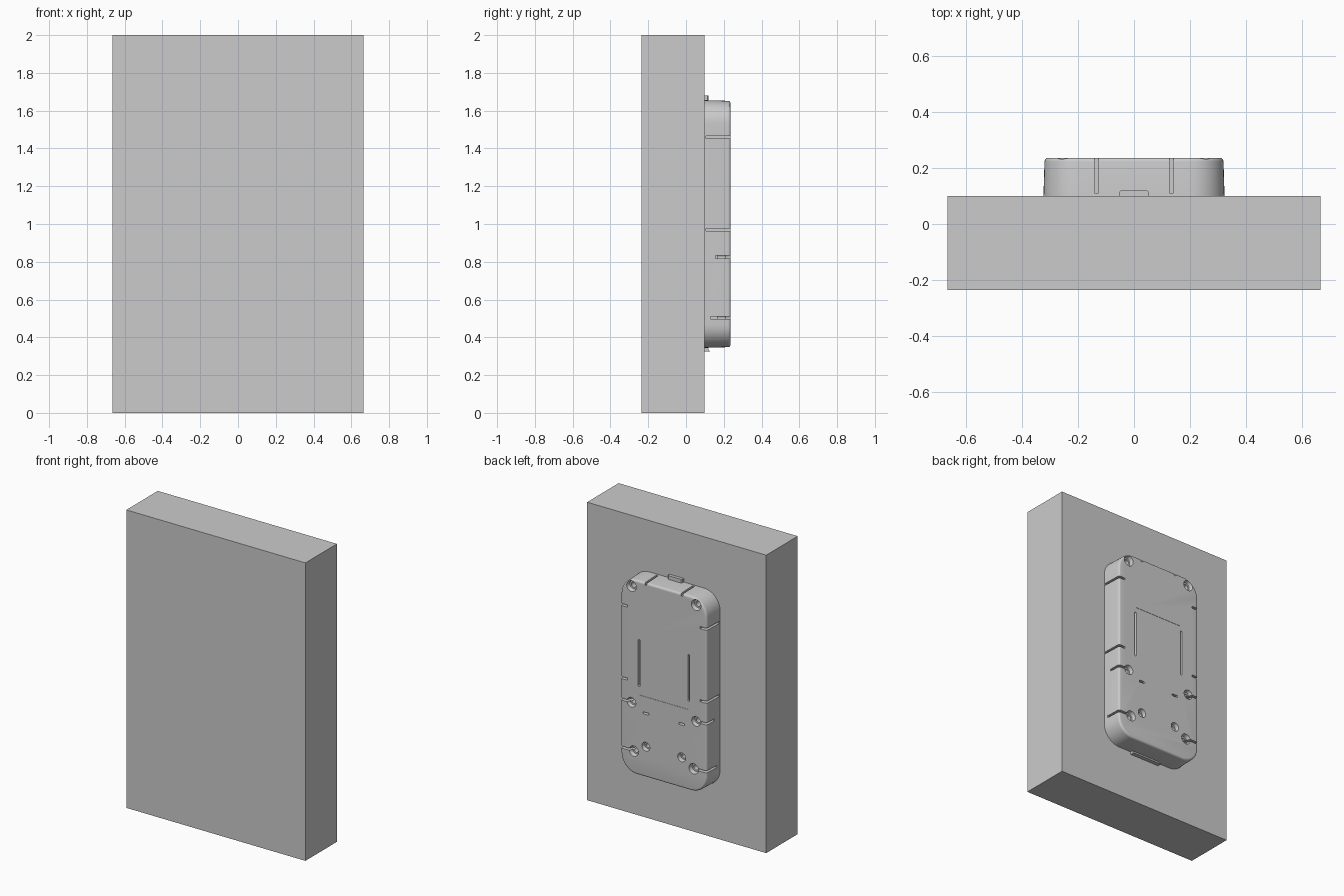
import bpy, bmesh, math
from mathutils import Matrix

if "Cube" in bpy.data.objects:
    bpy.data.objects.remove(bpy.data.objects["Cube"])

FACE = 0.236   # y of the housing's outer face
WALL = 0.099   # y of the slab's rear face


def make_object(name, bm):
    bmesh.ops.recalc_face_normals(bm, faces=bm.faces)
    me = bpy.data.meshes.new(name)
    bm.to_mesh(me)
    bm.free()
    ob = bpy.data.objects.new(name, me)
    bpy.context.collection.objects.link(ob)
    return ob


def box(name, x0, x1, y0, y1, z0, z1):
    bm = bmesh.new()
    bmesh.ops.create_cube(bm, size=1)
    bmesh.ops.scale(bm, vec=(x1 - x0, y1 - y0, z1 - z0), verts=bm.verts)
    bmesh.ops.translate(bm, vec=((x0 + x1) / 2, (y0 + y1) / 2, (z0 + z1) / 2), verts=bm.verts)
    return make_object(name, bm)


def rounded_rect(hx, hz, r, seg=10):
    pts = []
    for i, (sx, sz) in enumerate([(1, 1), (-1, 1), (-1, -1), (1, -1)]):
        for k in range(seg + 1):
            a = math.pi / 2 * (i + k / seg)
            pts.append((sx * (hx - r) + r * math.cos(a), sz * (hz - r) + r * math.sin(a)))
    return pts


def loft(name, rings):
    """Skin a list of closed vertex rings and cap both ends."""
    bm = bmesh.new()
    vs = [[bm.verts.new(p) for p in ring] for ring in rings]
    n = len(vs[0])
    for a, b in zip(vs, vs[1:]):
        for i in range(n):
            bm.faces.new((a[i], a[(i + 1) % n], b[(i + 1) % n], b[i]))
    bm.faces.new(vs[0])
    bm.faces.new(vs[-1])
    return make_object(name, bm)


def rr_ring(cx, cz, y, hx, hz, r, seg=10):
    return [(cx + x, y, cz + z) for x, z in rounded_rect(hx, hz, r, seg)]


def cylinder(x, z, r1, r2, y0, y1, n=24):
    """Round cutter along y, radius r1 at y0 and r2 at y1."""
    return loft("cutter", [[(x + r * math.cos(2 * math.pi * i / n), y, z + r * math.sin(2 * math.pi * i / n))
                            for i in range(n)] for r, y in ((r1, y0), (r2, y1))])


def cut(target, cutter):
    cutter.hide_render = True
    m = target.modifiers.new("cut", 'BOOLEAN')
    m.operation, m.solver, m.object = 'DIFFERENCE', 'EXACT', cutter
    bpy.context.view_layer.objects.active = target
    bpy.ops.object.modifier_apply(modifier=m.name)
    bpy.data.objects.remove(cutter, do_unlink=True)


# Thick slab
box("wall_slab", -0.665, 0.665, -0.235, WALL, 0, 2)

# Housing: drafted walls, rounded corners, small fillet round the outer face
fillet = 0.014
rings = [rr_ring(0, 1, 0.09, 0.323, 0.656, 0.122)]
for k in range(6):
    a = math.pi / 2 * k / 5
    inset = 0.004 + fillet * (1 - math.cos(a))
    rings.append(rr_ring(0, 1, FACE - fillet + fillet * math.sin(a),
                         0.323 - inset, 0.656 - inset, 0.122 - inset))
housing = loft("housing", rings)

# Shallow label recess
cut(housing, box("cutter", -0.18, 0.18, FACE - 0.002, 0.3, 0.887, 1.29))

for s in (1, -1):
    # Long vertical slots and short slots
    for cx, cz, hx, hz in ((0.185, 1.1, 0.007, 0.157), (0.133, 0.776, 0.022, 0.007)):
        cut(housing, loft("cutter", [rr_ring(s * cx, cz, y, hx, hz, 0.006, 4) for y in (FACE - 0.03, 0.3)]))
    # Side grooves wrapping on to the outer face
    for z, y0, x_in in ((1.46, 0.105, 0.27), (0.97, 0.105, 0.27), (0.825, 0.155, 0.25), (0.503, 0.13, 0.23)):
        x0, x1 = sorted((s * x_in, s * 0.4))
        cut(housing, box("cutter", x0, x1, y0, 0.3, z - 0.007, z + 0.007))
    # Top grooves
    x = s * 0.134
    cut(housing, box("cutter", x - 0.007, x + 0.007, 0.11, 0.3, 1.635, 1.75))
    # Stepped screw holes
    for hx, hz, r in ((0.24, 1.603, 0.036), (0.24, 0.823, 0.033), (0.222, 0.5, 0.035), (0.133, 0.553, 0.03)):
        cut(housing, cylinder(s * hx, hz, r * 0.8, r, FACE - 0.025, FACE + 0.001))
        cut(housing, cylinder(s * hx, hz, r * 0.5, r * 0.5, FACE - 0.07, 0.3))

# Top latch tab
loft("top_tab", [[(x, y, z) for x, y in ((-0.053, 0.09), (0.053, 0.09), (0.053, 0.113), (0.046, 0.12),
                                         (-0.046, 0.12), (-0.053, 0.113))] for z in (1.64, 1.68)])

# Bottom wedge tab
loft("bottom_tab", [[(x, y, z) for y, z in ((0.09, 0.36), (0.108, 0.36), (0.126, 0.326), (0.09, 0.326))]
                    for x in (-0.11, 0.11)])

# Smooth the curved walls
bpy.ops.object.select_all(action='DESELECT')
housing.select_set(True)
bpy.context.view_layer.objects.active = housing
bpy.ops.object.shade_smooth_by_angle(angle=math.radians(30))
